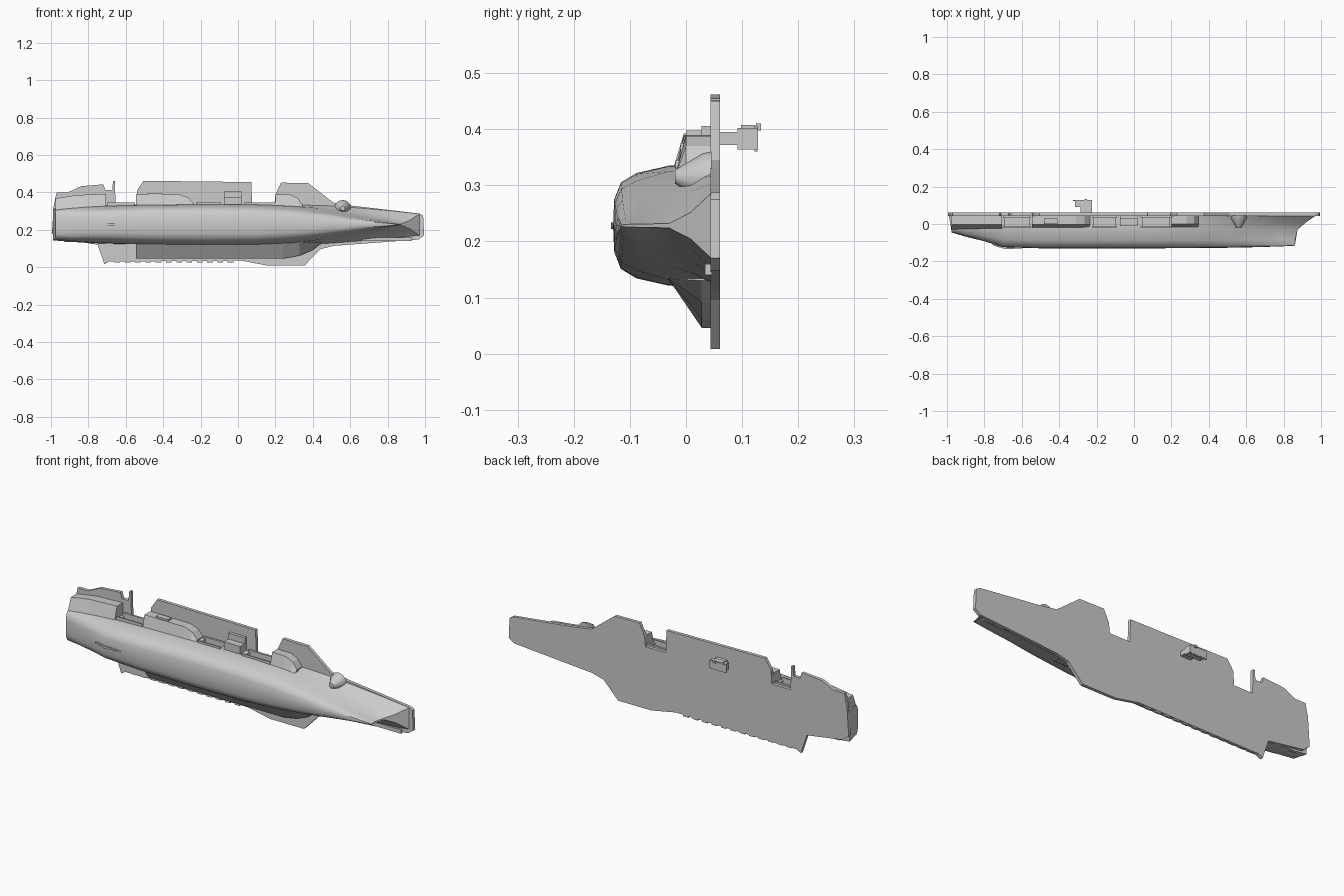
import bpy, bmesh, math

# The ship lies on its side: x runs stern to bow, +y is the deck side, z runs across the beam.
grey = bpy.data.materials.new("hull_grey")
grey.diffuse_color = (0.6, 0.6, 0.6, 1)
MID = 0.228


def finish(name, bm, smooth=None):
    bmesh.ops.recalc_face_normals(bm, faces=bm.faces)
    me = bpy.data.meshes.new(name)
    bm.to_mesh(me)
    bm.free()
    ob = bpy.data.objects.new(name, me)
    bpy.context.collection.objects.link(ob)
    me.materials.append(grey)
    if smooth:
        bpy.ops.object.select_all(action='DESELECT')
        ob.select_set(True)
        bpy.context.view_layer.objects.active = ob
        bpy.ops.object.shade_smooth_by_angle(angle=math.radians(smooth))
    return ob


def loft(name, rings, smooth=None):
    """Skin closed rings of equal length and cap both ends."""
    bm = bmesh.new()
    vs = [[bm.verts.new(p) for p in r] for r in rings]
    n = len(rings[0])
    for a, b in zip(vs, vs[1:]):
        for i in range(n):
            j = (i + 1) % n
            bm.faces.new((a[i], a[j], b[j], b[i]))
    bm.faces.new(vs[0])
    bm.faces.new(vs[-1][::-1])
    return finish(name, bm, smooth)


def box(name, x, y, z):
    return loft(name, [[(a, y[0], z[0]), (a, y[1], z[0]), (a, y[1], z[1]), (a, y[0], z[1])] for a in x])


def plate(name, outline, y0, y1):
    return loft(name, [[(x, y, z) for x, z in outline] for y in (y0, y1)])


# Hull stations: keel x, deck x, keel y, bilge, waterline and deck half widths
stations = [
    (-0.975, -0.99, -0.045, 0.066, 0.078, 0.084),
    (-0.90, -0.90, -0.068, 0.072, 0.086, 0.092),
    (-0.80, -0.80, -0.092, 0.078, 0.094, 0.098),
    (-0.70, -0.70, -0.124, 0.082, 0.099, 0.102),
    (-0.50, -0.50, -0.130, 0.091, 0.104, 0.106),
    (-0.20, -0.20, -0.130, 0.094, 0.107, 0.108),
    (0.10, 0.10, -0.130, 0.092, 0.106, 0.108),
    (0.30, 0.30, -0.129, 0.080, 0.097, 0.106),
    (0.50, 0.50, -0.127, 0.056, 0.073, 0.100),
    (0.65, 0.66, -0.124, 0.034, 0.047, 0.088),
    (0.78, 0.82, -0.120, 0.016, 0.022, 0.074),
    (0.86, 0.972, -0.116, 0.003, 0.004, 0.058),
]
rings = []
for xk, xt, yk, wb, wm, wt in stations:
    h = -0.03 - yk
    half = [(0.5 * wb, yk + 0.02 * h), (0.82 * wb, yk + 0.14 * h), (wb, yk + 0.42 * h),
            (wm, -0.03), (wm + 0.36 * (wt - wm), 0.008), (wt, 0.045)]
    pts = [(-w, y) for w, y in reversed(half)] + [(0, yk)] + half
    rings.append([(xk + (xt - xk) * max(0, (y + 0.05) / 0.095) ** 1.3, y, MID + w) for w, y in pts])
hull = loft("hull", rings, 40)

# Elevator and boat bays cut into the hull side
for i, (a, b) in enumerate([(-0.69, -0.56), (-0.215, -0.10), (0.045, 0.19)]):
    cut = box("bay_cutter_%d" % i, (a, b), (-0.012, 0.034), (0.30, 0.40))
    cut.hide_render = True
    cut.hide_viewport = True
    m = hull.modifiers.new("bay_%d" % i, 'BOOLEAN')
    m.operation, m.solver, m.object = 'DIFFERENCE', 'EXACT', cut
    # sill and lintel around the bay
    box("bay_sill_%d" % i, (a - 0.01, b + 0.01), (-0.019, -0.012), (0.32, 0.345))
    box("bay_lintel_%d" % i, (a - 0.01, b + 0.01), (0.034, 0.045), (0.32, 0.345))

# Flight deck outline with elevator notches on one edge and the angled deck on the other
deck = [(-0.97, 0.40), (-0.91, 0.40), (-0.84, 0.433), (-0.72, 0.443), (-0.71, 0.412), (-0.672, 0.412),
        (-0.668, 0.462), (-0.658, 0.462), (-0.655, 0.336), (-0.545, 0.336), (-0.54, 0.41), (-0.505, 0.462),
        (0.072, 0.455), (0.075, 0.336), (0.195, 0.336), (0.20, 0.388), (0.23, 0.452), (0.375, 0.45),
        (0.51, 0.345), (0.60, 0.330), (0.97, 0.287), (0.99, 0.275), (0.995, 0.17), (0.965, 0.148),
        (0.51, 0.114), (0.44, 0.096), (0.355, 0.008), (0.16, 0.008), (0.02, 0.035), (-0.69, 0.030),
        (-0.715, 0.016), (-0.75, 0.12), (-0.96, 0.152), (-0.995, 0.18), (-0.985, 0.33)]
plate("flight_deck", deck, 0.044, 0.061)


def sponson(name, spans, root_z, edge_y, low_y=-0.032):
    """Overhang along the hull; spans are (x, outer z) pairs."""
    loft(name, [[(x, 0.045, z), (x, edge_y, z), (x, low_y, root_z), (x, 0.045, root_z)] for x, z in spans])


# Overhangs under the deck edges
sponson("angled_deck_sponson", [(-0.545, 0.046), (0.24, 0.046), (0.33, 0.062), (0.40, 0.092), (0.45, 0.13)],
        0.134, 0.028)
sponson("stern_quarter_sponson", [(-0.975, 0.368), (-0.86, 0.386), (-0.705, 0.392)], 0.30, -0.004)
sponson("aft_sponson", [(-0.545, 0.39), (-0.31, 0.388), (-0.265, 0.372), (-0.235, 0.34)], 0.325, -0.004, -0.02)
sponson("forward_sponson", [(0.20, 0.39), (0.28, 0.388), (0.32, 0.37), (0.345, 0.335)], 0.315, 0.0, -0.02)
box("middle_sponson", (-0.075, 0.02), (-0.01, 0.045), (0.32, 0.375))
box("middle_sponson_gallery", (-0.075, 0.02), (0.028, 0.045), (0.36, 0.406))
box("aft_gallery", (-0.48, -0.41), (0.0, 0.03), (0.37, 0.398))

# Tapered gun tub near the bow
loft("bow_tub", [[(0.56 + r * math.cos(t), y, 0.315 + r * math.sin(t))
                  for t in [k * math.tau / 12 for k in range(12)]]
                 for y, r in ((0.045, 0.045), (0.03, 0.042), (-0.02, 0.012))], 35)

# Keel skeg
loft("skeg", [[(x, -0.11, MID - w), (x, y, MID - w), (x, y, MID + w), (x, -0.11, MID + w)]
              for x, y, w in ((-0.76, -0.112, 0.004), (-0.69, -0.134, 0.006), (-0.60, -0.131, 0.002))])

# Island on a narrower base
box("island_base", (-0.285, -0.225), (0.06, 0.10), (0.372, 0.395))
box("island_bridge", (-0.315, -0.225), (0.092, 0.128), (0.364, 0.402))
box("island_wing", (-0.30, -0.245), (0.098, 0.124), (0.40, 0.407))
box("island_roof", (-0.325, -0.235), (0.122, 0.127), (0.36, 0.406))
box("island_mast", (-0.265, -0.25), (0.125, 0.134), (0.398, 0.41))

# Catwalk lockers along the angled deck edge
for i in range(12):
    x = -0.66 + i * 0.055
    box("catwalk_locker_%d" % i, (x, x + 0.03), (0.048, 0.059), (0.026, 0.036))

# Catwalks beside the stern and bow
box("stern_catwalk", (-0.93, -0.77), (0.03, 0.046), (0.135, 0.16))
box("bow_catwalk", (0.66, 0.93), (0.034, 0.046), (0.14, 0.16))
